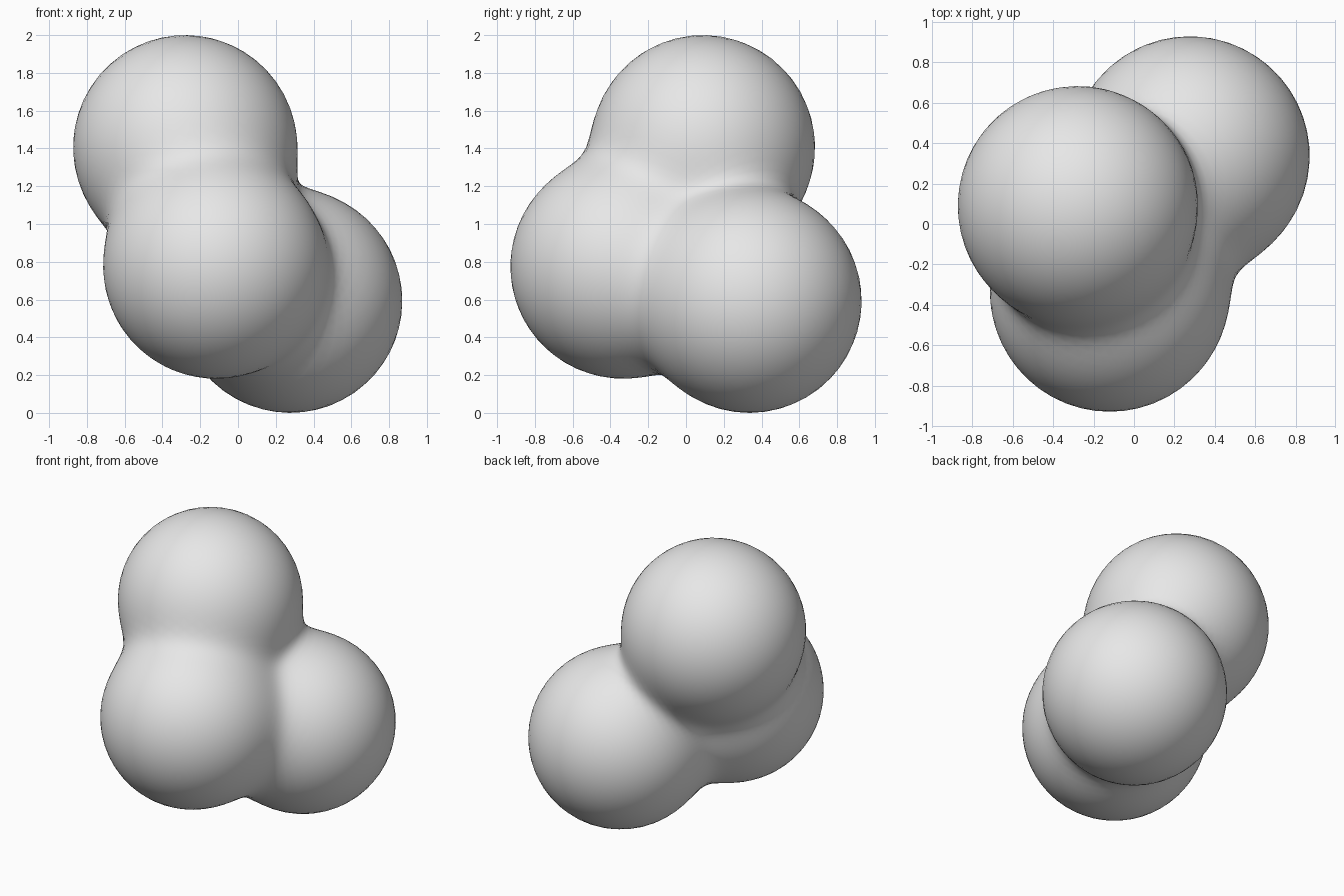
import bpy
import bmesh
import math
from mathutils import Vector

cube = bpy.data.objects.get("Cube")
if cube:
    bpy.data.objects.remove(cube, do_unlink=True)

# Three equal balls that melt into each other
RADIUS = 0.593
BLEND = 0.068
BALLS = [
    Vector((-0.28, 0.09, 1.407)),   # upper ball
    Vector((-0.12, -0.337, 0.775)), # front ball
    Vector((0.277, 0.337, 0.593)),  # rear ball
]
CENTRE = sum(BALLS, Vector()) / len(BALLS)


def inside(point):
    """True when the point lies within the smoothly blended balls."""
    total = sum(math.exp((RADIUS - (point - c).length) / BLEND) for c in BALLS)
    return total > 1.0


def surface_point(direction):
    """Find the blended surface along a ray from the shared centre."""
    near, far = 0.0, 2.0
    for _ in range(24):
        mid = (near + far) / 2
        if inside(CENTRE + direction * mid):
            near = mid
        else:
            far = mid
    return CENTRE + direction * near


# Plain grey material
grey = bpy.data.materials.new("light_grey")
grey.use_nodes = True
colour = (0.8, 0.8, 0.8, 1.0)
grey.diffuse_color = colour
for node in grey.node_tree.nodes:
    if node.type == 'BSDF_PRINCIPLED':
        node.inputs["Base Color"].default_value = colour

# Blended body, shaped from an icosphere
bm = bmesh.new()
bmesh.ops.create_icosphere(bm, subdivisions=5, radius=1.0)
for vert in bm.verts:
    vert.co = surface_point(vert.co.normalized())

# Even out the spacing, then settle back on the surface
for _ in range(3):
    bmesh.ops.smooth_vert(bm, verts=bm.verts, factor=0.5,
                          use_axis_x=True, use_axis_y=True, use_axis_z=True)
    for vert in bm.verts:
        vert.co = surface_point((vert.co - CENTRE).normalized())

for face in bm.faces:
    face.smooth = True
mesh = bpy.data.meshes.new("blended_balls")
bm.to_mesh(mesh)
bm.free()
mesh.materials.append(grey)
body = bpy.data.objects.new("blended_balls", mesh)
bpy.context.collection.objects.link(body)
